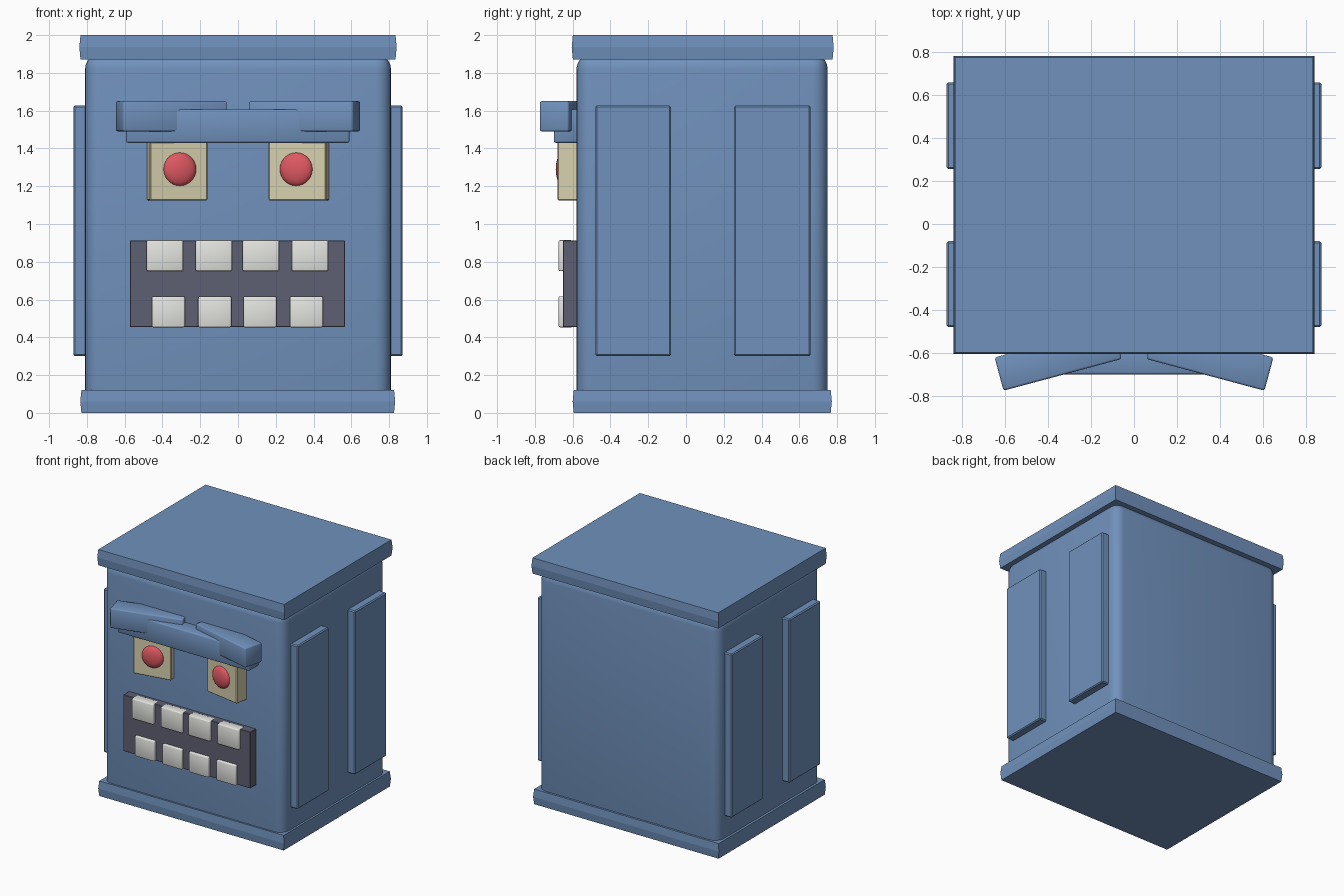
import bpy, bmesh, math
from mathutils import Matrix

if "Cube" in bpy.data.objects:
    bpy.data.objects.remove(bpy.data.objects["Cube"])


def material(name, srgb):
    m = bpy.data.materials.new(name)
    lin = [((c / 255 + 0.055) / 1.055) ** 2.4 for c in srgb]
    m.diffuse_color = (*lin, 1)
    m.use_nodes = True
    m.node_tree.nodes["Principled BSDF"].inputs["Base Color"].default_value = m.diffuse_color
    return m


BLUE = material("steel_blue", (112, 145, 188))
CREAM = material("cream", (214, 207, 172))
RED = material("red", (222, 88, 98))
WHITE = material("tooth_white", (228, 228, 224))
DARK = material("dark_grey", (94, 96, 114))


def finish(bm, name, mat, smooth=None):
    me = bpy.data.meshes.new(name)
    bm.to_mesh(me)
    bm.free()
    ob = bpy.data.objects.new(name, me)
    bpy.context.collection.objects.link(ob)
    me.materials.append(mat)
    if smooth == "all":
        me.shade_smooth()
    elif smooth:
        bpy.ops.object.select_all(action='DESELECT')
        ob.select_set(True)
        bpy.context.view_layer.objects.active = ob
        bpy.ops.object.shade_smooth_by_angle(angle=math.radians(smooth))
    return ob


def box(name, mat, x, y, z, bevel=0, segments=1, yaw=0, smooth=None):
    """Box from (min, max) ranges, optionally bevelled and turned about z."""
    bm = bmesh.new()
    bmesh.ops.create_cube(bm, size=1)
    size = [b - a for a, b in (x, y, z)]
    mid = [(a + b) / 2 for a, b in (x, y, z)]
    bmesh.ops.scale(bm, vec=size, verts=bm.verts)
    if bevel:
        bmesh.ops.bevel(bm, geom=bm.edges[:], offset=bevel, segments=segments,
                        profile=0.5, affect='EDGES')
    bm.transform(Matrix.Translation(mid) @ Matrix.Rotation(yaw, 4, 'Z'))
    return finish(bm, name, mat, smooth)


def slab(name, x, y, z, inset=0.006):
    """Plate whose rim swells slightly at mid height."""
    bm = bmesh.new()
    rings = []
    for h, d in ((z[0], inset), ((z[0] + z[1]) / 2, 0), (z[1], inset)):
        rings.append([bm.verts.new((px, py, h)) for px, py in (
            (x[0] + d, y[0] + d), (x[1] - d, y[0] + d),
            (x[1] - d, y[1] - d), (x[0] + d, y[1] - d))])
    for lo, hi in zip(rings, rings[1:]):
        for i in range(4):
            j = (i + 1) % 4
            bm.faces.new((lo[i], lo[j], hi[j], hi[i]))
    bm.faces.new(rings[0][::-1])
    bm.faces.new(rings[2])
    return finish(bm, name, BLUE)


# Cabinet body with lid and base
box("body", BLUE, (-0.81, 0.81), (-0.58, 0.75), (0.04, 1.9), 0.08, 5, smooth=30)
slab("lid", (-0.84, 0.84), (-0.605, 0.782), (1.872, 2.0))
slab("base", (-0.835, 0.832), (-0.60, 0.772), (0.0, 0.122))

for s, side in ((-1, "left"), (1, "right")):
    # Raised side panels
    for y, pos in (((-0.48, -0.08), "front"), ((0.255, 0.66), "back")):
        box(f"{side}_{pos}_panel", BLUE, sorted((s * 0.76, s * 0.872)), y,
            (0.3, 1.627), 0.008)

    # Eye block turned inwards, with a flattened red pupil
    yaw = s * math.radians(-10)
    box(f"{side}_eye", CREAM, sorted((s * 0.168, s * 0.478)), (-0.655, -0.535),
        (1.125, 1.45), 0.006, yaw=yaw, smooth=30)
    bm = bmesh.new()
    bmesh.ops.create_uvsphere(bm, u_segments=24, v_segments=14, radius=0.088)
    bm.transform(Matrix.Translation((s * 0.308, -0.652, 1.29))
                 @ Matrix.Rotation(yaw, 4, 'Z') @ Matrix.Diagonal((1, 0.4, 1, 1)))
    finish(bm, f"{side}_pupil", RED, "all")

    # Outer brow bar, outer end swung forward
    c = s * 0.353
    box(f"{side}_brow", BLUE, (c - 0.285, c + 0.285), (-0.705, -0.545),
        (1.49, 1.65), 0.01, 2, yaw=s * math.radians(-15), smooth="all")

# Middle brow bar
box("middle_brow", BLUE, (-0.593, 0.59), (-0.70, -0.55), (1.43, 1.607),
    0.01, 2, smooth="all")

# Mouth plate with two rows of teeth
box("mouth", DARK, (-0.573, 0.567), (-0.652, -0.55), (0.455, 0.912), 0.003)
ROWS = {
    "upper": ((0.75, 0.914), 0.193, (-0.387, -0.128, 0.121, 0.381)),
    "lower": ((0.453, 0.617), 0.175, (-0.369, -0.123, 0.116, 0.362)),
}
for row, (z, width, centres) in ROWS.items():
    for i, c in enumerate(centres):
        box(f"{row}_tooth_{i + 1}", WHITE, (c - width / 2, c + width / 2),
            (-0.674, -0.60), z, 0.008, 2, smooth="all")
